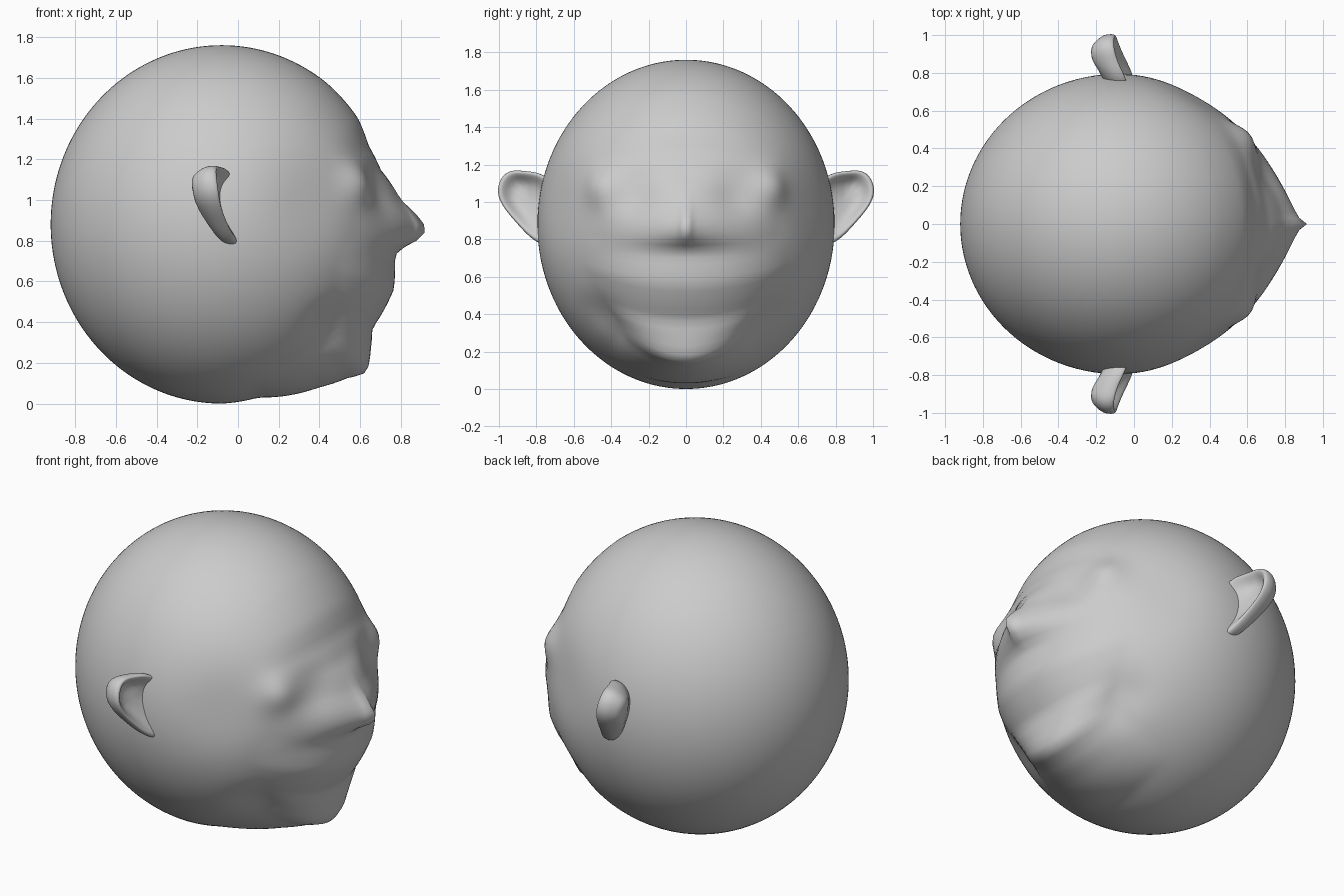
import bpy, bmesh
from math import atan2, hypot, exp, pi
from mathutils import Vector

if "Cube" in bpy.data.objects:
    bpy.data.objects.remove(bpy.data.objects["Cube"])

CX, CZ = -0.08, 0.88            # skull centre
RX, RY, RZ = 0.84, 0.795, 0.88  # skull radii

# Face profile, forehead to throat: x, z, half width, cross-section power
PROFILE = [
    (0.44, 1.57, .5, 2), (0.59, 1.40, .5, 2), (0.64, 1.27, .5, 2),
    (0.70, 1.15, .5, 1), (0.80, 1.0, .5, .7), (0.905, .895, .5, .5),
    (0.92, .87, .5, .5), (0.915, .835, .5, .5), (0.885, .805, .5, .6),
    (0.82, .77, .5, 1), (0.77, .73, .55, 2), (0.765, .56, .55, 3),
    (0.70, .43, .5, 3), (0.66, .37, .46, 3), (0.65, .25, .4, 2),
    (0.645, .19, .37, 2), (0.61, .135, .36, 2), (0.56, .135, .36, 2),
    (0.40, .08, .4, 2), (0.10, .03, .4, 2), (-0.08, 0.0, .4, 2),
]
# angle, scale against the skull, half width, power
KEYS = [(atan2((z - CZ) / RZ, (x - CX) / RX),
         hypot((z - CZ) / RZ, (x - CX) / RX), w, k) for x, z, w, k in PROFILE]


def face_scale(phi, y):
    """Radial scale that turns the skull into the face profile."""
    for a, b in zip(KEYS, KEYS[1:]):
        if b[0] <= phi <= a[0]:
            t = (a[0] - phi) / (a[0] - b[0])
            s, w, k = (a[i] + t * (b[i] - a[i]) for i in (1, 2, 3))
            return 1 + (s - 1) * max(0, 1 - (abs(y) / w) ** k)
    return 1


# Soft bumps and dents: centre, radius, strength
BUMPS = [
    (Vector((0.59, .46, 1.08)), .10, .04),    # brow corner
    (Vector((0.68, .25, 1.03)), .12, -.03),   # eye hollow
    (Vector((0.35, .66, 0.98)), .24, -.025),  # flat cheek
    (Vector((0.42, .45, 0.40)), .12, -.02),   # below mouth corner
]


def finish(bm, name):
    bmesh.ops.recalc_face_normals(bm, faces=bm.faces)
    me = bpy.data.meshes.new(name)
    bm.to_mesh(me)
    bm.free()
    me.polygons.foreach_set("use_smooth", [True] * len(me.polygons))
    ob = bpy.data.objects.new(name, me)
    bpy.context.collection.objects.link(ob)
    return ob


# Head: sphere with its poles under the ears, pushed to the profile
bm = bmesh.new()
bmesh.ops.create_uvsphere(bm, u_segments=160, v_segments=80, radius=1)
for v in bm.verts:
    ux, uy, uz = v.co.x, -v.co.z, v.co.y
    s = face_scale(atan2(uz, ux), uy * RY)
    p = Vector((CX + ux * RX * s, uy * RY, CZ + uz * RZ * s))
    n = Vector((ux, uy, uz))
    q = Vector((p.x, abs(p.y), p.z))
    v.co = p + n * sum(h * exp(-((q - c).length / r) ** 2) for c, r, h in BUMPS)
finish(bm, "head")

# Ear: rim outline as x, y, z
RIM = [(-.02, .70, 1.10), (-.04, .78, 1.16), (-.08, .86, 1.165), (-.10, .94, 1.175),
       (-.10, .995, 1.13), (-.09, 1.015, 1.05), (-.08, .98, .97), (-.05, .90, .88),
       (-.01, .82, .79), (.02, .72, .75), (.0, .68, .90), (-.01, .68, 1.0)]
# Rings from the back over the rim into the bowl: scale, x shift
RINGS = [(.55, -.15), (.85, -.10), (1.0, -.06), (1.0, 0), (.82, -.01), (.5, -.07)]

bm = bmesh.new()
cy, cz = .83, 1.01
loops = [[bm.verts.new((x + dx, cy + (y - cy) * s, cz + (z - cz) * s))
          for x, y, z in RIM] for s, dx in RINGS]
n = len(RIM)
for a, b in zip(loops, loops[1:]):
    for i in range(n):
        j = (i + 1) % n
        bm.faces.new((a[i], a[j], b[j], b[i]))
bm.faces.new(loops[0])
bm.faces.new(loops[-1])
ears = finish(bm, "ears")
mirror = ears.modifiers.new("mirror", 'MIRROR')
mirror.use_axis = (False, True, False)
sub = ears.modifiers.new("smooth", 'SUBSURF')
sub.levels = sub.render_levels = 2
